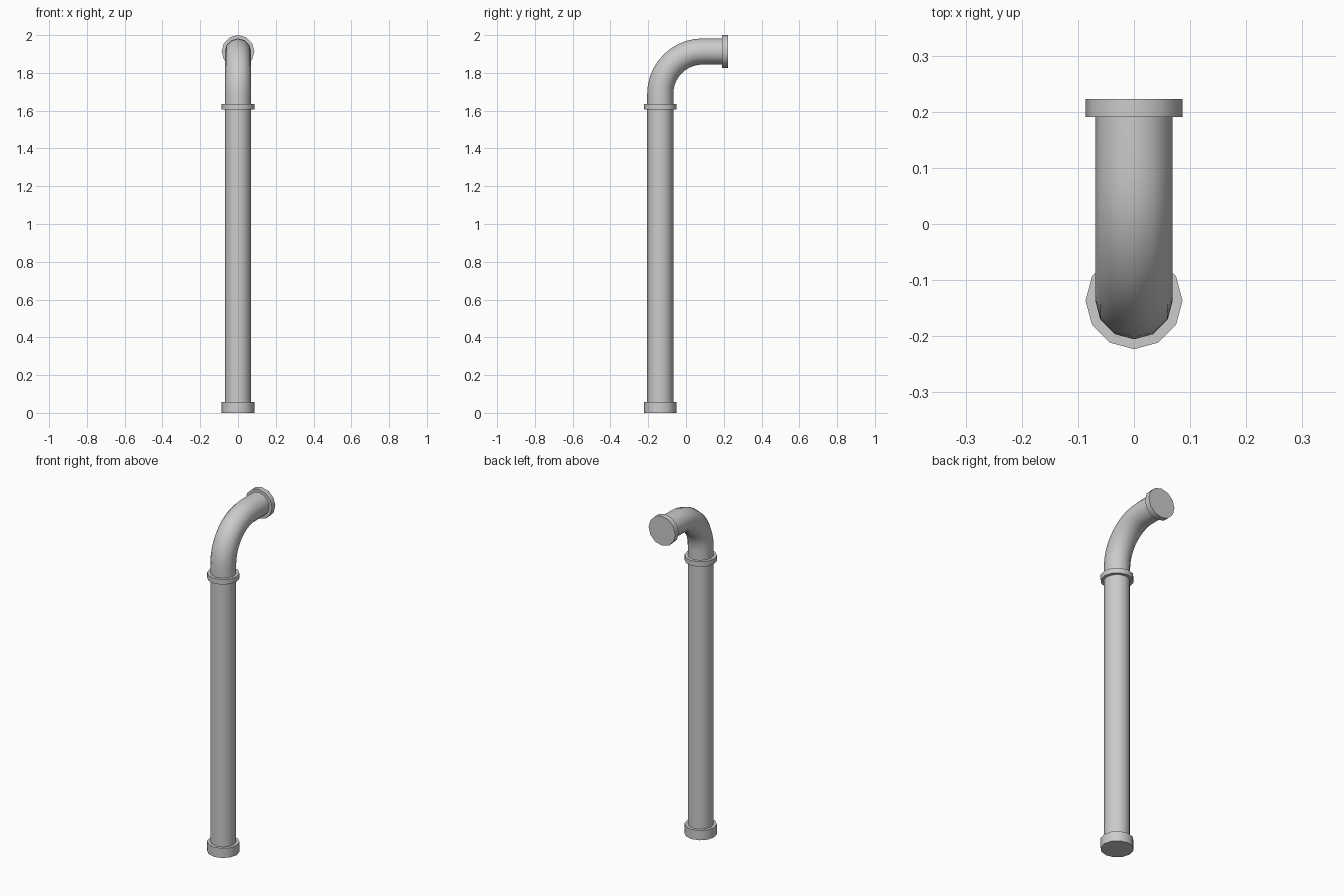
import bpy, bmesh, math
from mathutils import Vector, Matrix

if "Cube" in bpy.data.objects:
    bpy.data.objects.remove(bpy.data.objects["Cube"])

SIDES = 12
PIPE_R, FLANGE_R = 0.069, 0.0865
PIPE_Y, TOP_Z, END_Y = -0.1365, 1.9135, 0.223
BEND_R, BEND_STEPS = 0.225, 10


def finish(bm, name):
    bmesh.ops.recalc_face_normals(bm, faces=bm.faces)
    mesh = bpy.data.meshes.new(name)
    bm.to_mesh(mesh)
    bm.free()
    ob = bpy.data.objects.new(name, mesh)
    bpy.context.collection.objects.link(ob)
    bpy.ops.object.select_all(action='DESELECT')
    ob.select_set(True)
    bpy.context.view_layer.objects.active = ob
    bpy.ops.object.shade_smooth_by_angle(angle=math.radians(40))
    return ob


def tube(name, path, radius):
    """Sweep a 12-sided ring along (y, z, tilt) stations and cap the ends."""
    bm = bmesh.new()
    rings = []
    for y, z, tilt in path:
        turn = Matrix.Rotation(-tilt, 3, 'X')
        ring = []
        for i in range(SIDES):
            a = math.tau * i / SIDES
            p = Vector((radius * math.cos(a), radius * math.sin(a), 0))
            ring.append(bm.verts.new(turn @ p + Vector((0, y, z))))
        rings.append(ring)
    for lower, upper in zip(rings, rings[1:]):
        for i in range(SIDES):
            j = (i + 1) % SIDES
            bm.faces.new((lower[i], lower[j], upper[j], upper[i]))
    bm.faces.new(rings[0])
    bm.faces.new(rings[-1])
    return finish(bm, name)


# straight riser
tube("riser_pipe", [(PIPE_Y, 0.03, 0), (PIPE_Y, 1.62, 0)], PIPE_R)

# quarter bend with short straight ends
bend = [(PIPE_Y, 1.62, 0)]
for k in range(BEND_STEPS + 1):
    t = math.pi / 2 * k / BEND_STEPS
    bend.append((PIPE_Y + BEND_R * (1 - math.cos(t)),
                 TOP_Z - BEND_R * (1 - math.sin(t)), t))
bend.append((END_Y - 0.015, TOP_Z, math.pi / 2))
tube("elbow_pipe", bend, PIPE_R)

# base, joint and outlet collars
tube("base_collar", [(PIPE_Y, 0, 0), (PIPE_Y, 0.057, 0)], FLANGE_R)
tube("joint_collar", [(PIPE_Y, 1.605, 0), (PIPE_Y, 1.635, 0)], FLANGE_R)
tube("outlet_collar", [(END_Y - 0.032, TOP_Z, math.pi / 2),
                       (END_Y, TOP_Z, math.pi / 2)], FLANGE_R)
